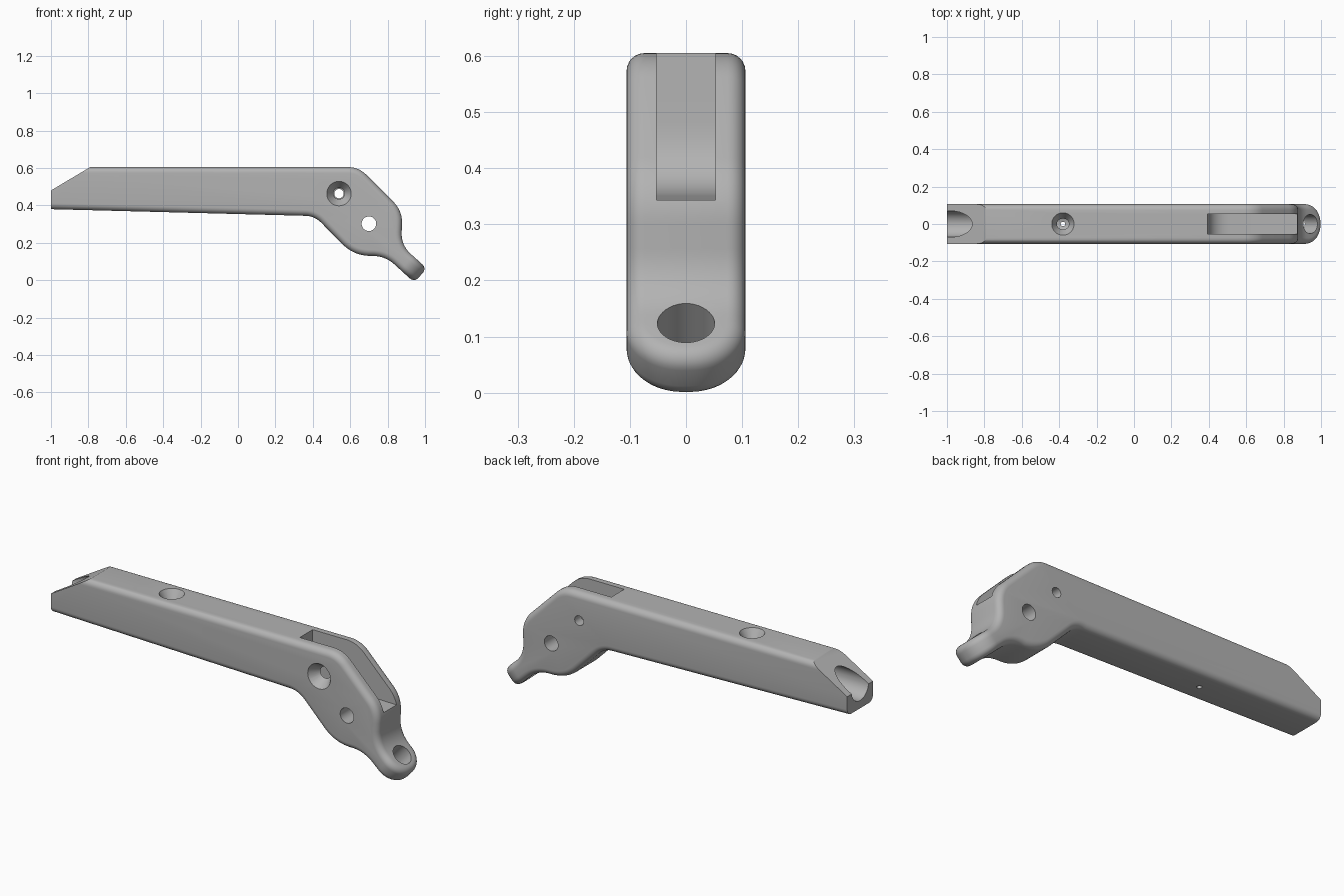
import bpy, bmesh, math
from mathutils import Vector

cube = bpy.data.objects.get("Cube")
if cube:
    bpy.data.objects.remove(cube, do_unlink=True)

HALF = 0.106   # half thickness of the arm
ROUND = 0.032  # edge rounding


def fillet(corners, steps=10):
    """Round each (x, z, tangent length) corner of a closed outline."""
    out = []
    for i, (x, z, t) in enumerate(corners):
        p = Vector((x, z))
        if t == 0:
            out.append(p)
            continue
        a = p + (Vector(corners[i - 1][:2]) - p).normalized() * t
        b = p + (Vector(corners[(i + 1) % len(corners)][:2]) - p).normalized() * t
        for k in range(steps + 1):
            u = k / steps
            out.append(a * (1 - u) ** 2 + p * 2 * u * (1 - u) + b * u * u)
    return out


def new_object(name, bm):
    bmesh.ops.recalc_face_normals(bm, faces=bm.faces)
    mesh = bpy.data.meshes.new(name)
    bm.to_mesh(mesh)
    bm.free()
    ob = bpy.data.objects.new(name, mesh)
    bpy.context.collection.objects.link(ob)
    return ob


def extrude_outline(corners, half):
    bm = bmesh.new()
    face = bm.faces.new([bm.verts.new((p.x, -half, p.y)) for p in fillet(corners)])
    new = bmesh.ops.extrude_face_region(bm, geom=[face])["geom"]
    bmesh.ops.translate(bm, vec=(0, 2 * half, 0),
                        verts=[v for v in new if isinstance(v, bmesh.types.BMVert)])
    return bm


def apply_modifiers(ob):
    bpy.context.view_layer.update()
    deps = bpy.context.evaluated_depsgraph_get()
    mesh = bpy.data.meshes.new_from_object(ob.evaluated_get(deps))
    ob.modifiers.clear()
    ob.data = mesh


def cut(ob, bm):
    tool = new_object("cutter", bm)
    tool.hide_render = True
    mod = ob.modifiers.new("cut", "BOOLEAN")
    mod.operation, mod.solver, mod.object = "DIFFERENCE", "EXACT", tool
    apply_modifiers(ob)
    bpy.data.objects.remove(tool, do_unlink=True)


def drill(ob, start, end, r1, r2=None):
    a, b = Vector(start), Vector(end)
    bm = bmesh.new()
    bmesh.ops.create_cone(bm, cap_ends=True, segments=40, radius1=r1,
                          radius2=r1 if r2 is None else r2, depth=(b - a).length)
    turn = (b - a).to_track_quat("Z", "Y").to_matrix()
    bmesh.ops.rotate(bm, verts=bm.verts, matrix=turn)
    bmesh.ops.translate(bm, verts=bm.verts, vec=(a + b) / 2)
    cut(ob, bm)


# Arm: side outline, extra long at the handle end, which is trimmed later
tip_top, tip_low = (1.01, 0.063), (0.942, -0.012)
bm = extrude_outline([
    (-1.2, 0.385, 0), (-1.2, 0.605, 0), (0.645, 0.605, 0.06), (0.88, 0.37, 0.07),
    (0.872, 0.187, 0.07), (*tip_top, 0), (*tip_low, 0), (0.787, 0.13, 0.07),
    (0.62, 0.13, 0.09), (0.41, 0.343, 0.05)], HALF)

# Round the tab end in plan
ends = [Vector(tip_top), Vector(tip_low)]
tip_edges = [e for e in bm.edges if all(
    min((Vector((v.co.x, v.co.z)) - p).length for p in ends) < 0.001 for v in e.verts)
    and abs(e.verts[0].co.y - e.verts[1].co.y) < 0.01]
bmesh.ops.recalc_face_normals(bm, faces=bm.faces)
bmesh.ops.bevel(bm, geom=tip_edges, offset=0.1, offset_type="OFFSET", segments=14,
                profile=0.5, affect="EDGES", clamp_overlap=False)
arm = new_object("lever_arm", bm)

# Soft edges all round
soft = arm.modifiers.new("soft_edges", "BEVEL")
soft.width, soft.segments = ROUND, 6
soft.limit_method, soft.angle_limit = "ANGLE", math.radians(40)
soft.use_clamp_overlap = False
apply_modifiers(arm)

# Slanted handle end
cut(arm, extrude_outline([(-1.3, 0.2, 0), (-1, 0.2, 0), (-1, 0.48, 0),
                          (-0.6, 0.718, 0), (-1.3, 0.718, 0)], 0.2))
# Slot in the head with a curved floor
cut(arm, extrude_outline([(0.392, 0.8, 0), (0.392, 0.354, 0.13),
                          (0.96, 0.341, 0), (0.96, 0.8, 0)], 0.053))
# Bore in the handle
drill(arm, (-1.1, 0, 0.49), (-0.3, 0, 0.49), 0.07)
# Countersunk screw hole from the top
drill(arm, (-0.38, 0, 0.607), (-0.38, 0, 0.55), 0.061, 0.027)
drill(arm, (-0.38, 0, 0.6), (-0.38, 0, 0.5), 0.027)
drill(arm, (-0.38, 0, 0.6), (-0.38, 0, 0.3), 0.012)
# Cross holes through the head
drill(arm, (0.54, -HALF - 0.001, 0.463), (0.54, -0.05, 0.463), 0.066, 0.028)
drill(arm, (0.54, -0.2, 0.463), (0.54, 0.2, 0.463), 0.025)
drill(arm, (0.70, -0.2, 0.302), (0.70, 0.2, 0.302), 0.039)
# Hole through the tab
axis = Vector((0.068, 0, 0.075)).normalized() * 0.1
middle = Vector((0.909, 0, 0.086))
drill(arm, middle - axis, middle + axis, 0.051)

# Colour and shading
grey = bpy.data.materials.new("plain_grey")
grey.use_nodes = True
colour = (0.45, 0.45, 0.45, 1)
grey.diffuse_color = colour
grey.node_tree.nodes["Principled BSDF"].inputs["Base Color"].default_value = colour
arm.data.materials.clear()
arm.data.materials.append(grey)
for p in arm.data.polygons:
    p.material_index = 0
bpy.ops.object.select_all(action="DESELECT")
arm.select_set(True)
bpy.context.view_layer.objects.active = arm
bpy.ops.object.shade_smooth_by_angle(angle=math.radians(32))
